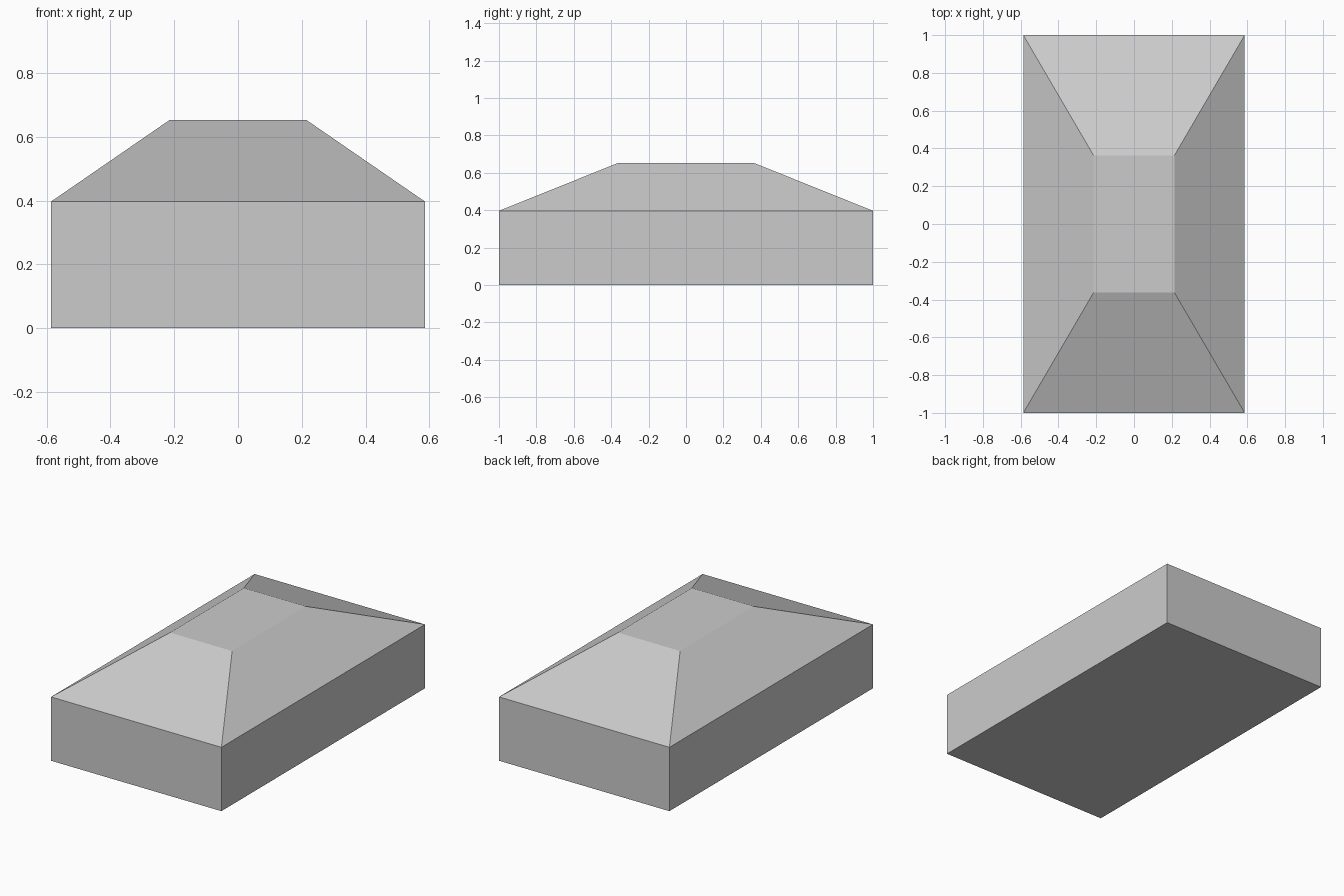
import bpy, bmesh

if "Cube" in bpy.data.objects:
    bpy.data.objects.remove(bpy.data.objects["Cube"])

# Rectangular block whose top tapers into a flat-capped hipped roof
rings = [  # half width, half depth, height
    (0.586, 1.0, 0.0),
    (0.586, 1.0, 0.397),
    (0.214, 0.363, 0.653),
]

bm = bmesh.new()
loops = [[bm.verts.new((sx * w, sy * d, z))
          for sx, sy in ((-1, -1), (1, -1), (1, 1), (-1, 1))]
         for w, d, z in rings]

# Side walls and roof slopes
for low, high in zip(loops, loops[1:]):
    for i in range(4):
        j = (i + 1) % 4
        bm.faces.new((low[i], low[j], high[j], high[i]))

# Underside and flat roof cap
bm.faces.new(reversed(loops[0]))
bm.faces.new(loops[-1])
bmesh.ops.recalc_face_normals(bm, faces=bm.faces)

mesh = bpy.data.meshes.new("block_with_hipped_top")
bm.to_mesh(mesh)
bm.free()
block = bpy.data.objects.new("block_with_hipped_top", mesh)
bpy.context.collection.objects.link(block)
